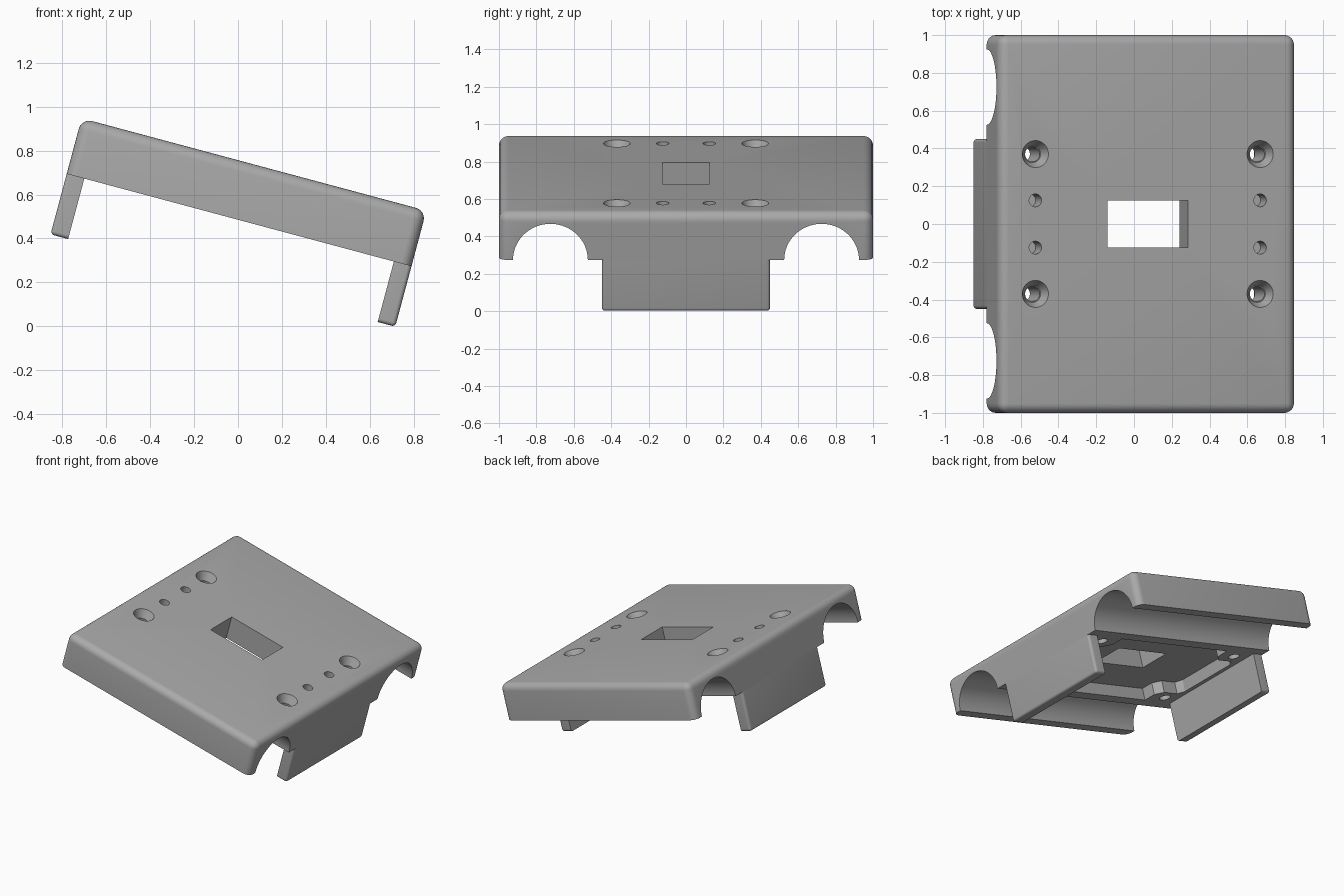
import bpy, bmesh, math
from mathutils import Matrix

cube = bpy.data.objects.get("Cube")
if cube:
    bpy.data.objects.remove(cube, do_unlink=True)

# Main sizes, in the frame of the untilted plate (underside at z = 0)
HALF_L, HALF_W, H = 0.8125, 1.0, 0.262
TAB_LEN, TAB_T, TAB_W = 0.285, 0.083, 0.45
HOLE_X, SCREW_Y, PIN_Y = 0.616, 0.37, 0.125
TILT = Matrix.Translation((0.005, 0, 0.484)) @ Matrix.Rotation(math.radians(15), 4, 'Y')

grey = bpy.data.materials.new("plain_grey")
grey.use_nodes = True
colour = (0.4, 0.4, 0.4, 1)
grey.diffuse_color = colour
grey.node_tree.nodes["Principled BSDF"].inputs["Base Color"].default_value = colour


def make_object(name, bm):
    bmesh.ops.recalc_face_normals(bm, faces=bm.faces[:])
    mesh = bpy.data.meshes.new(name)
    bm.to_mesh(mesh)
    bm.free()
    mesh.materials.append(grey)
    obj = bpy.data.objects.new(name, mesh)
    bpy.context.collection.objects.link(obj)
    return obj


def box(x0, x1, y0, y1, z0, z1):
    bm = bmesh.new()
    size = Matrix.Diagonal((x1 - x0, y1 - y0, z1 - z0, 1))
    centre = Matrix.Translation(((x0 + x1) / 2, (y0 + y1) / 2, (z0 + z1) / 2))
    bmesh.ops.create_cube(bm, size=1, matrix=centre @ size)
    return bm


def round_edges(bm, test, radius):
    edges = [e for e in bm.edges if test(*[v.co for v in e.verts])]
    bmesh.ops.bevel(bm, geom=edges, offset=radius, offset_type='OFFSET',
                    segments=6, profile=0.5, affect='EDGES')


def cone(x, y, z0, z1, r0, r1):
    bm = bmesh.new()
    bmesh.ops.create_cone(bm, cap_ends=True, segments=40, radius1=r0, radius2=r1,
                          depth=z1 - z0, matrix=Matrix.Translation((x, y, (z0 + z1) / 2)))
    return bm


def cut(obj, bm):
    cutter = make_object("cutter", bm)
    cutter.hide_render = True
    mod = obj.modifiers.new("cut", 'BOOLEAN')
    mod.operation, mod.solver, mod.object = 'DIFFERENCE', 'EXACT', cutter
    bpy.context.view_layer.objects.active = obj
    bpy.ops.object.modifier_apply(modifier=mod.name)
    bpy.data.objects.remove(cutter, do_unlink=True)


def finish(obj):
    obj.matrix_world = TILT
    bpy.ops.object.select_all(action='DESELECT')
    obj.select_set(True)
    bpy.context.view_layer.objects.active = obj
    bpy.ops.object.shade_smooth_by_angle(angle=math.radians(30))


# Plate, rounded everywhere except around its underside
bm = box(-HALF_L, HALF_L, -HALF_W, HALF_W, 0, H)
round_edges(bm, lambda a, b: max(a.z, b.z) > 0.1, 0.05)
plate = make_object("mounting_plate", bm)

# Half-round channels along both sides
for side in (-1, 1):
    bm = bmesh.new()
    place = Matrix.Translation((0, side * 0.725, 0)) @ Matrix.Rotation(math.pi / 2, 4, 'Y')
    bmesh.ops.create_cone(bm, cap_ends=True, segments=64, radius1=0.2, radius2=0.2,
                          depth=2.2, matrix=place)
    cut(plate, bm)

# Underside pocket that leaves a chamfered boss in each corner
quarter = [(0.69, 0.24), (0.66, 0.29), (0.54, 0.29), (0.49, 0.34), (0.49, 0.44)]
outline = []
for sx, sy in ((1, 1), (-1, 1), (-1, -1), (1, -1)):
    points = quarter if sx * sy > 0 else quarter[::-1]
    outline += [(sx * x, sy * y) for x, y in points]
bm = bmesh.new()
floor = bm.faces.new([bm.verts.new((x, y, -0.1)) for x, y in outline])
roof = bmesh.ops.extrude_face_region(bm, geom=[floor])["geom"]
bmesh.ops.translate(bm, vec=(0, 0, 0.187),
                    verts=[v for v in roof if isinstance(v, bmesh.types.BMVert)])
cut(plate, bm)

# Central window
cut(plate, box(-0.22, 0.22, -0.125, 0.125, -0.1, 0.4))

# Countersunk screw holes and blind pin holes
for sx in (-1, 1):
    for sy in (-1, 1):
        x = sx * HOLE_X
        cut(plate, cone(x, sy * SCREW_Y, -0.1, 0.4, 0.04, 0.04))
        cut(plate, cone(x, sy * SCREW_Y, H - 0.06, H + 0.001, 0.045, 0.072))
        cut(plate, cone(x, sy * PIN_Y, H - 0.12, 0.4, 0.034, 0.034))
finish(plate)

# Hanging tabs at both ends, rounded on the outside and at the lower corners
for name, side in (("left_tab", 1), ("right_tab", -1)):
    outer, inner = side * HALF_L, side * (HALF_L - TAB_T)
    bm = box(min(outer, inner), max(outer, inner), -TAB_W, TAB_W, -TAB_LEN, 0)

    def is_round(a, b):
        outside = abs(a.x - outer) + abs(b.x - outer) < 0.001
        low = min(a.z, b.z) < -0.1
        across = abs(a.x - b.x) > 0.01
        return low and (outside or across)

    round_edges(bm, is_round, 0.018)
    finish(make_object(name, bm))
